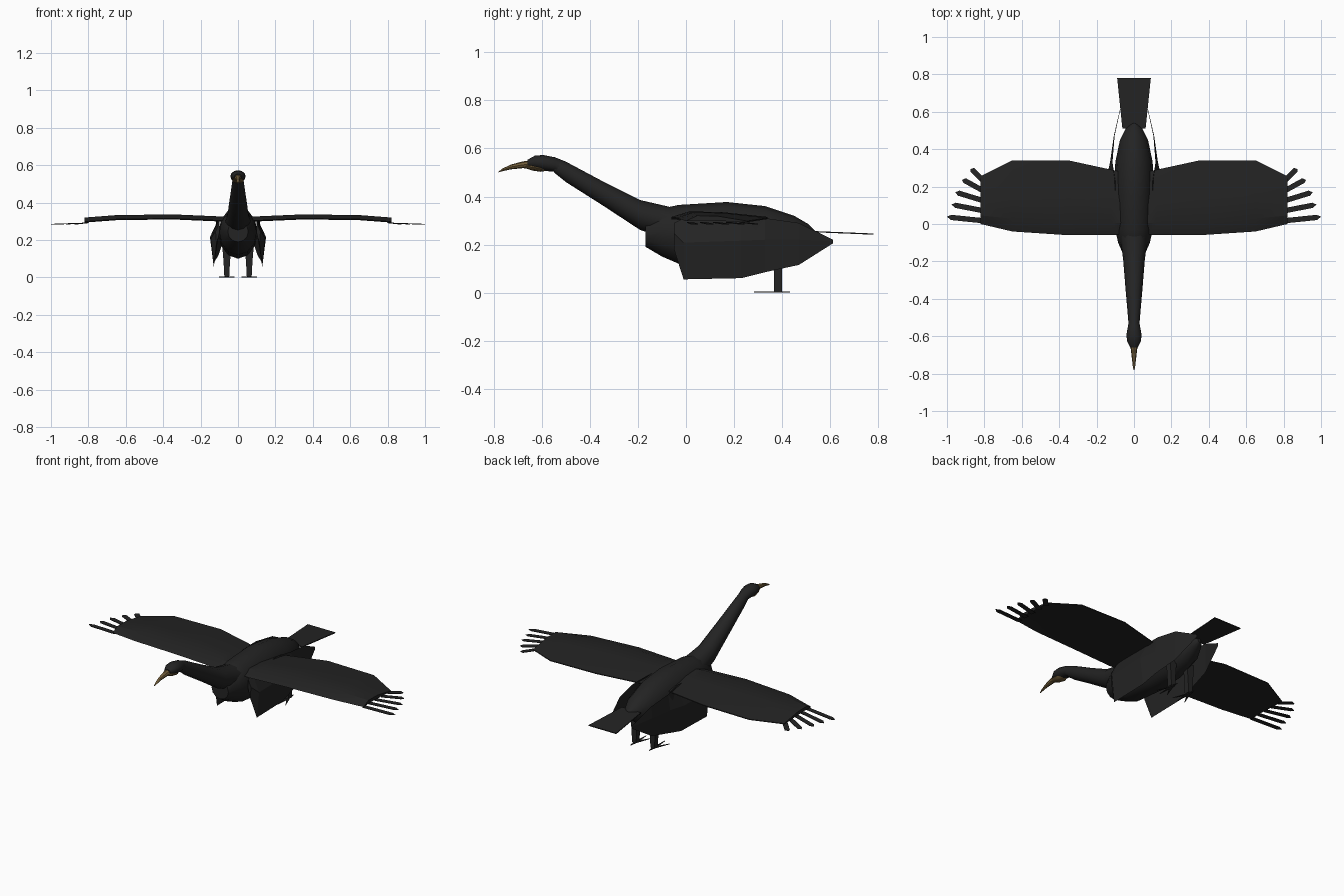
import bpy
import bmesh
from math import cos, sin, pi, radians

cube = bpy.data.objects.get("Cube")
if cube:
    bpy.data.objects.remove(cube, do_unlink=True)


def material(name, color):
    m = bpy.data.materials.new(name)
    m.use_nodes = True
    m.diffuse_color = color
    bsdf = m.node_tree.nodes["Principled BSDF"]
    bsdf.inputs["Base Color"].default_value = color
    bsdf.inputs["Roughness"].default_value = 0.9
    return m


BLACK = material("black plumage", (0.017, 0.017, 0.017, 1))
BROWN = material("brown beak", (0.16, 0.105, 0.04, 1))


def finish(name, bm, mat, smooth=0):
    bmesh.ops.recalc_face_normals(bm, faces=bm.faces)
    mesh = bpy.data.meshes.new(name)
    bm.to_mesh(mesh)
    bm.free()
    mesh.materials.append(mat)
    obj = bpy.data.objects.new(name, mesh)
    bpy.context.collection.objects.link(obj)
    if smooth:
        bpy.ops.object.select_all(action='DESELECT')
        obj.select_set(True)
        bpy.context.view_layer.objects.active = obj
        bpy.ops.object.shade_smooth_by_angle(angle=radians(smooth))
    return obj


def loft(name, rings, mat, smooth=0):
    """Skin a list of closed rings and cap both ends."""
    bm = bmesh.new()
    loops = [[bm.verts.new(p) for p in ring] for ring in rings]
    n = len(loops[0])
    for a, b in zip(loops, loops[1:]):
        for i in range(n):
            j = (i + 1) % n
            bm.faces.new((a[i], a[j], b[j], b[i]))
    bm.faces.new(loops[0])
    bm.faces.new(loops[-1])
    return finish(name, bm, mat, smooth)


def tube(name, stations, mat, sides=12, smooth=40):
    """Upright oval rings along y: (y, bottom z, top z, half width)."""
    rings = []
    for y, lo, hi, w in stations:
        rings.append([(w * cos(2 * pi * i / sides), y,
                       (lo + hi) / 2 + (hi - lo) / 2 * sin(2 * pi * i / sides))
                      for i in range(sides)])
    return loft(name, rings, mat, smooth)


def plate(name, outline, mat, thick=0.003):
    """Thin sheet made from a 3D outline, thickened downwards."""
    low = [(x, y, z - thick) for x, y, z in outline]
    return loft(name, [outline, low], mat)


# Body, neck and head
tube("body", [(-0.168, 0.19, 0.30, 0.055), (-0.10, 0.15, 0.35, 0.085),
              (-0.03, 0.12, 0.365, 0.10), (0.17, 0.10, 0.377, 0.105),
              (0.33, 0.11, 0.36, 0.10), (0.45, 0.15, 0.32, 0.075),
              (0.51, 0.20, 0.285, 0.045), (0.545, 0.23, 0.25, 0.01)], BLACK)
tube("neck", [(-0.06, 0.22, 0.355, 0.075), (-0.19, 0.26, 0.385, 0.058),
              (-0.35, 0.365, 0.465, 0.045), (-0.50, 0.46, 0.545, 0.032),
              (-0.55, 0.50, 0.565, 0.028)], BLACK)
tube("head", [(-0.50, 0.475, 0.54, 0.025), (-0.545, 0.503, 0.563, 0.032),
              (-0.595, 0.507, 0.573, 0.041), (-0.63, 0.515, 0.57, 0.036),
              (-0.66, 0.525, 0.553, 0.02)], BLACK)

# Curved beak and the bare patch below it
tube("beak", [(-0.635, 0.515, 0.553, 0.021), (-0.68, 0.518, 0.546, 0.016),
              (-0.73, 0.513, 0.533, 0.010), (-0.765, 0.505, 0.516, 0.006),
              (-0.78, 0.501, 0.504, 0.002)], BROWN, sides=8)
tube("throat_patch", [(-0.575, 0.508, 0.515, 0.012), (-0.605, 0.503, 0.528, 0.032),
                      (-0.64, 0.508, 0.538, 0.028), (-0.67, 0.518, 0.535, 0.015)],
     BROWN, sides=8)

# Flat fan tail
plate("tail", [(-0.062, 0.51, 0.257), (0.062, 0.51, 0.257),
               (0.09, 0.78, 0.246), (-0.09, 0.78, 0.246)], BLACK, 0.005)

for side, s in (("left", 1), ("right", -1)):
    # Spread wing: leading edge, arched top, trailing edge, underside
    stations = [(0.07, -0.055, 0.28, 0.300), (0.12, -0.06, 0.29, 0.302),
                (0.35, -0.06, 0.34, 0.312), (0.65, -0.04, 0.34, 0.308),
                (0.82, 0.0, 0.255, 0.295)]
    rings = []
    for x, front, back, z in stations:
        c = back - front
        rings.append([(s * x, front, z + 0.003),
                      (s * x, front + 0.18 * c, z + 0.025),
                      (s * x, front + 0.5 * c, z + 0.024),
                      (s * x, back, z + 0.003),
                      (s * x, back, z - 0.002),
                      (s * x, front + 0.3 * c, z + 0.006)])
    loft(side + "_wing", rings, BLACK, 20)

    # Spread feather tips
    tips = [(1.0, 0.035), (0.975, 0.10), (0.955, 0.165), (0.918, 0.232), (0.872, 0.29)]
    for k, (tx, ty) in enumerate(tips):
        by = 0.018 + 0.054 * k
        dx, dy = tx - 0.81, ty - by
        length = (dx * dx + dy * dy) ** 0.5
        nx, ny = -dy / length * 0.014, dx / length * 0.014
        plate(f"{side}_wing_feather_{k + 1}",
              [(s * (0.81 - nx), by - ny, 0.293), (s * (tx - dx * 0.12 - nx), ty - ny, 0.287),
               (s * (tx - nx * 0.3), ty + ny * 0.3, 0.286),
               (s * (tx - dx * 0.12 + nx), ty + ny, 0.287), (s * (0.81 + nx), by + ny, 0.293)],
              BLACK)

    # Folded flank panel: (y, top z, bottom z, top x, bulge x, bottom x, thickness)
    panel = [(-0.05, 0.29, 0.18, 0.10, 0.12, 0.115, 0.02),
             (-0.01, 0.31, 0.055, 0.10, 0.145, 0.13, 0.035),
             (0.23, 0.32, 0.06, 0.10, 0.15, 0.13, 0.03),
             (0.33, 0.31, 0.085, 0.115, 0.128, 0.125, 0.008),
             (0.47, 0.29, 0.115, 0.104, 0.108, 0.106, 0.004),
             (0.612, 0.22, 0.205, 0.073, 0.075, 0.074, 0.002)]
    loft(side + "_flank_panel",
         [[(s * xt, y, hi), (s * xm, y, lo + 0.6 * (hi - lo)), (s * xb, y, lo),
           (s * (xm - t), y, lo + 0.5 * (hi - lo))]
          for y, hi, lo, xt, xm, xb, t in panel], BLACK)

    # Leg tapering towards the foot
    loft(side + "_leg",
         [[(s * (0.06 + w * a), 0.383 + 0.016 * b, z)
           for a, b in ((-1, -1), (1, -1), (1, 1), (-1, 1))]
          for z, w in ((0.18, 0.025), (0.08, 0.017), (0.004, 0.013))], BLACK)

    # Flat pointed toes
    for k, (dx, dy) in enumerate(((-0.04, -0.085), (0.0, -0.10), (0.042, -0.085), (0.0, 0.05))):
        length = (dx * dx + dy * dy) ** 0.5
        nx, ny = -dy / length * 0.009, dx / length * 0.009
        plate(f"{side}_toe_{k + 1}",
              [(s * (0.06 - nx), 0.383 - ny, 0.004), (s * (0.06 + dx), 0.383 + dy, 0.004),
               (s * (0.06 + nx), 0.383 + ny, 0.004)], BLACK, 0.004)
